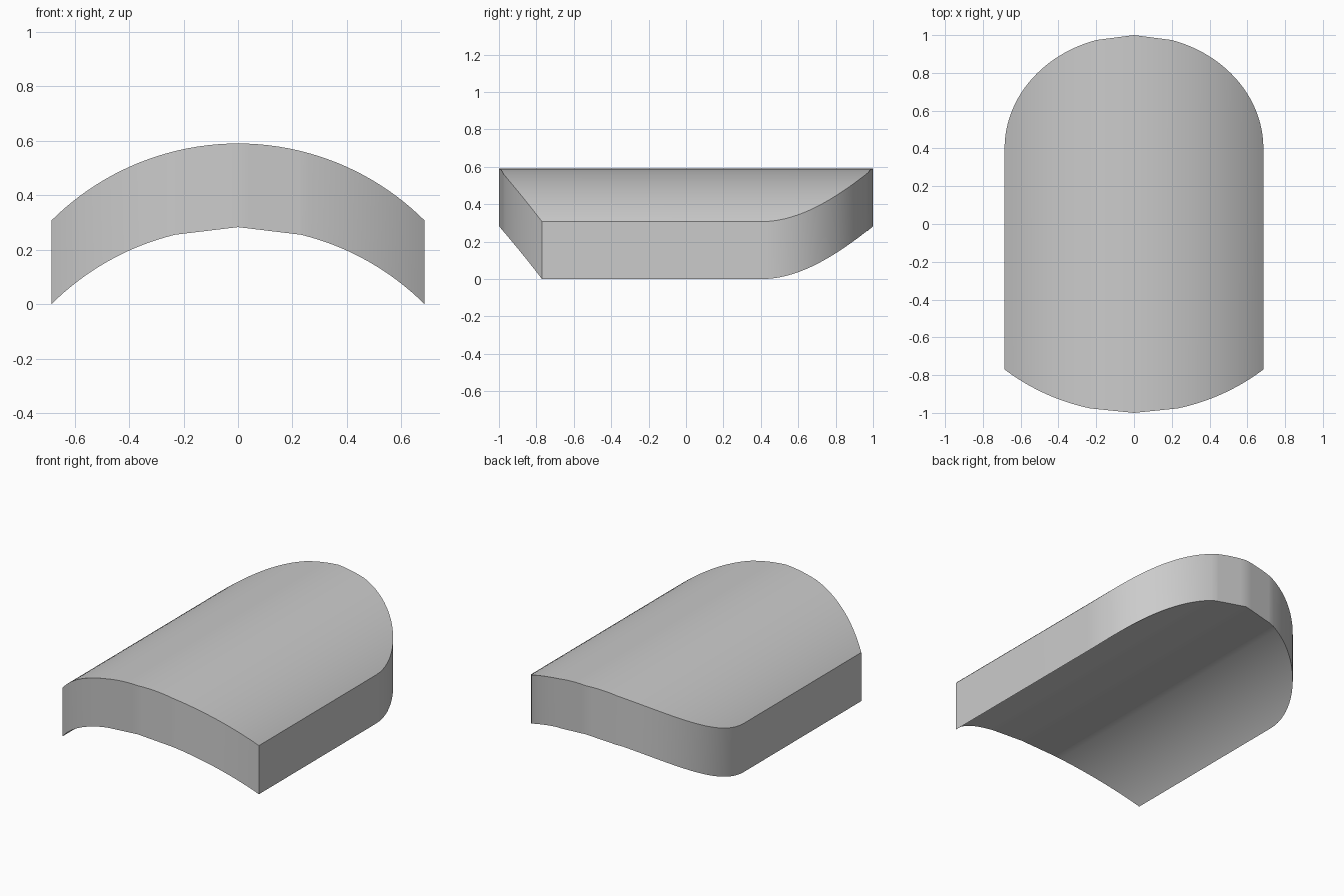
import bpy, bmesh
from math import sin, sqrt, pi, radians

cube = bpy.data.objects.get("Cube")
if cube:
    bpy.data.objects.remove(cube)

HALF = 0.685          # half width of the panel
THICK = 0.307         # vertical thickness
RISE = 0.283          # height of the arch
STEPS = 28


def arc_drop(x, rise):
    """Drop below the crown of a circular arc spanning the full width."""
    r = (HALF ** 2 + rise ** 2) / (2 * rise)
    return r - sqrt(r * r - x * x)


def flat_crown(f, x, limit):
    """Follow f, but run straight from the centre out to the limit."""
    a = abs(x)
    if a >= limit:
        return f(a)
    return f(0) + (f(limit) - f(0)) * a / limit


def top(x):
    return THICK + RISE - arc_drop(x, RISE)


def bottom(x):
    return RISE - arc_drop(x, RISE)


def front(x):
    return -1 + arc_drop(x, 0.23)


def back(x):
    return 0.4 + 0.6 * sqrt(max(0, 1 - (x / HALF) ** 2))


# Stations across the width, closer together at the rounded sides
half = [HALF * sin(pi / 2 * i / STEPS) for i in range(1, STEPS + 1)] + [0.2, 0.23]
stations = sorted([-x for x in half] + [0] + half)

# Loft one upright rectangle per station into a closed solid
bm = bmesh.new()
rings = []
for x in stations:
    yf, yb = flat_crown(front, x, 0.23), flat_crown(back, x, 0.2)
    zt, zb = top(x), flat_crown(bottom, x, 0.23)
    rings.append([bm.verts.new((x, y, z)) for y, z in
                  ((yf, zb), (yb, zb), (yb, zt), (yf, zt))])
for a, b in zip(rings, rings[1:]):
    for i in range(4):
        j = (i + 1) % 4
        bm.faces.new((a[i], a[j], b[j], b[i]))
bm.faces.new(rings[0])
bm.faces.new(rings[-1])
bmesh.ops.recalc_face_normals(bm, faces=bm.faces)
mesh = bpy.data.meshes.new("arched_panel")
bm.to_mesh(mesh)
bm.free()
panel = bpy.data.objects.new("arched_panel", mesh)
bpy.context.collection.objects.link(panel)

# Plain grey finish
grey = bpy.data.materials.new("plain_grey")
grey.use_nodes = True
colour = (0.6, 0.6, 0.6, 1)
grey.diffuse_color = colour
grey.node_tree.nodes["Principled BSDF"].inputs["Base Color"].default_value = colour
mesh.materials.append(grey)

# Smooth curves, sharp rims
bpy.ops.object.select_all(action='DESELECT')
panel.select_set(True)
bpy.context.view_layer.objects.active = panel
bpy.ops.object.shade_smooth_by_angle(angle=radians(30))
